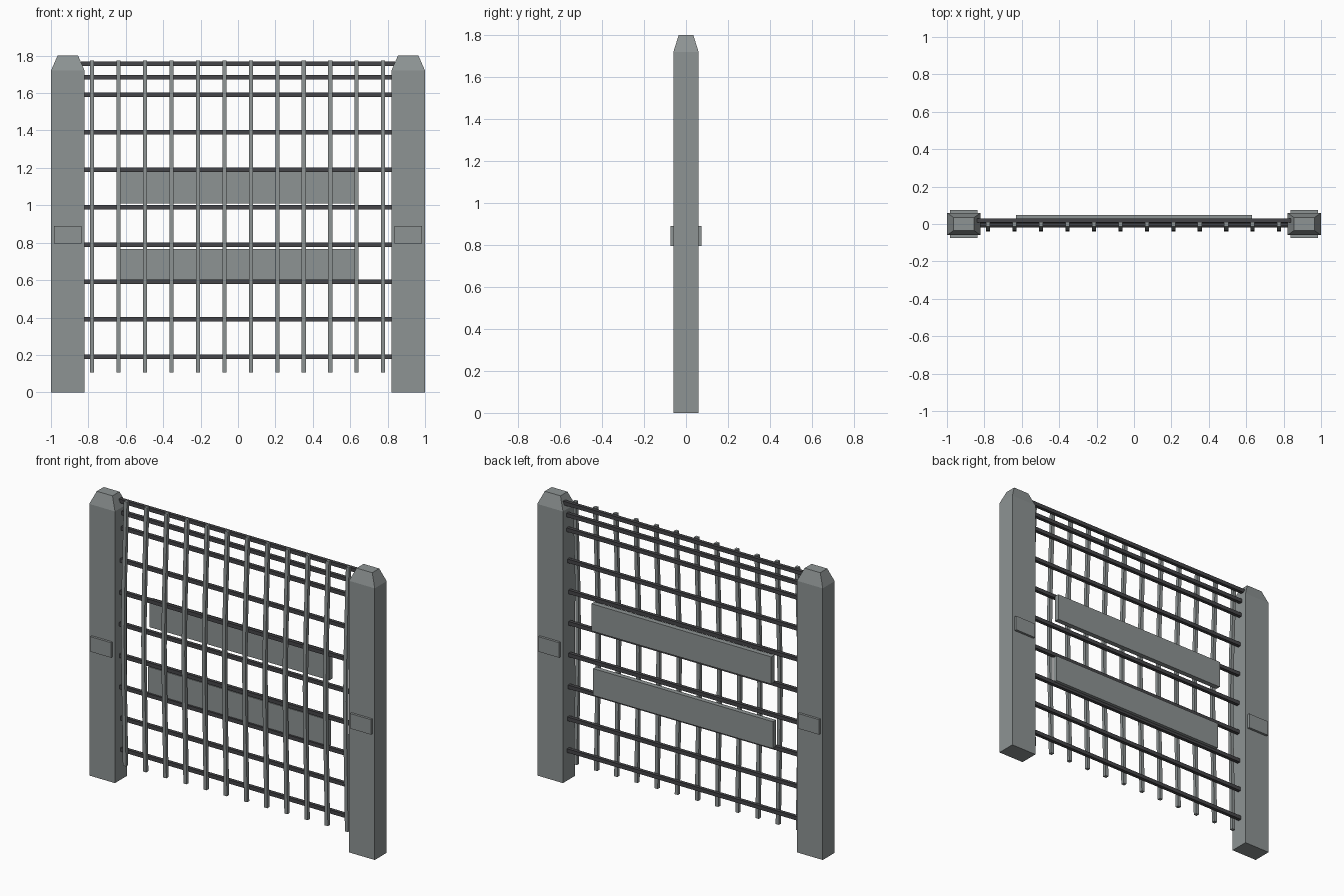
import bpy, bmesh
from mathutils import Vector

cube = bpy.data.objects.get("Cube")
if cube:
    bpy.data.objects.remove(cube, do_unlink=True)


def material(name, color):
    m = bpy.data.materials.new(name)
    m.use_nodes = True
    m.diffuse_color = color
    m.node_tree.nodes["Principled BSDF"].inputs["Base Color"].default_value = color
    return m


STONE = material("weathered grey", (0.27, 0.295, 0.295, 1))
IRON = material("dark iron", (0.06, 0.06, 0.065, 1))


def finish(name, bm, mat):
    bmesh.ops.recalc_face_normals(bm, faces=bm.faces)
    mesh = bpy.data.meshes.new(name)
    bm.to_mesh(mesh)
    bm.free()
    mesh.materials.append(mat)
    obj = bpy.data.objects.new(name, mesh)
    bpy.context.collection.objects.link(obj)
    return obj


def loft(name, sections, mat):
    """Skin a stack of rectangles given as (centre, half width, half depth)."""
    bm = bmesh.new()
    rings = []
    for c, hx, hy in sections:
        rings.append([bm.verts.new(Vector(c) + Vector((sx * hx, sy * hy, 0)))
                      for sx, sy in ((-1, -1), (1, -1), (1, 1), (-1, 1))])
    for a, b in zip(rings, rings[1:]):
        for i in range(4):
            j = (i + 1) % 4
            bm.faces.new((a[i], a[j], b[j], b[i]))
    bm.faces.new(rings[0])
    bm.faces.new(rings[-1])
    return finish(name, bm, mat)


def box(name, x, y, z, mat):
    mid = lambda r: sum(r) / 2
    half = lambda r: (r[1] - r[0]) / 2
    return loft(name, [((mid(x), mid(y), h), half(x), half(y)) for h in z], mat)


# Gentle forward bow of the lattice, interpolated over height
BOW = ((0.1, -0.012), (0.4, -0.018), (0.7, -0.027), (0.95, -0.03),
       (1.2, -0.026), (1.5, -0.014), (1.78, -0.002))


def bow(z):
    for (z0, y0), (z1, y1) in zip(BOW, BOW[1:]):
        if z <= z1:
            return y0 + (y1 - y0) * (z - z0) / (z1 - z0)
    return BOW[-1][1]


# Posts with tapered caps and a plate on the front and back
for side, s in (("left", 1), ("right", -1)):
    x = s * 0.91
    loft(side + "_post", [((x, 0, 0), 0.09, 0.06), ((x, 0, 1.72), 0.09, 0.06),
                          ((x, 0, 1.8), 0.055, 0.035)], STONE)
    box(side + "_post_plate_front", (x - 0.073, x + 0.073), (-0.075, -0.055), (0.795, 0.89), STONE)
    box(side + "_post_plate_back", (x - 0.073, x + 0.073), (0.055, 0.075), (0.795, 0.89), STONE)

# Horizontal rods, evenly spaced with two close ones at the top
heights = [0.19 + 0.2 * i for i in range(8)] + [1.685, 1.757]
for i, z in enumerate(heights):
    y = bow(z) + 0.022
    box(f"horizontal_rod_{i + 1}", (-0.84, 0.84), (y - 0.011, y + 0.011),
        (z - 0.012, z + 0.012), IRON)

# Bowed upright slats in front of the rods
for i in range(12):
    x = -0.78 + i * 1.556 / 11
    steps = [0.105 + 1.67 * k / 10 for k in range(11)]
    loft(f"upright_slat_{i + 1}", [((x, bow(z), z), 0.011, 0.011) for z in steps], STONE)

# Planks on the back
box("upper_plank", (-0.63, 0.63), (0.015, 0.047), (1.01, 1.182), STONE)
box("lower_plank", (-0.63, 0.63), (0.0, 0.03), (0.595, 0.765), STONE)
